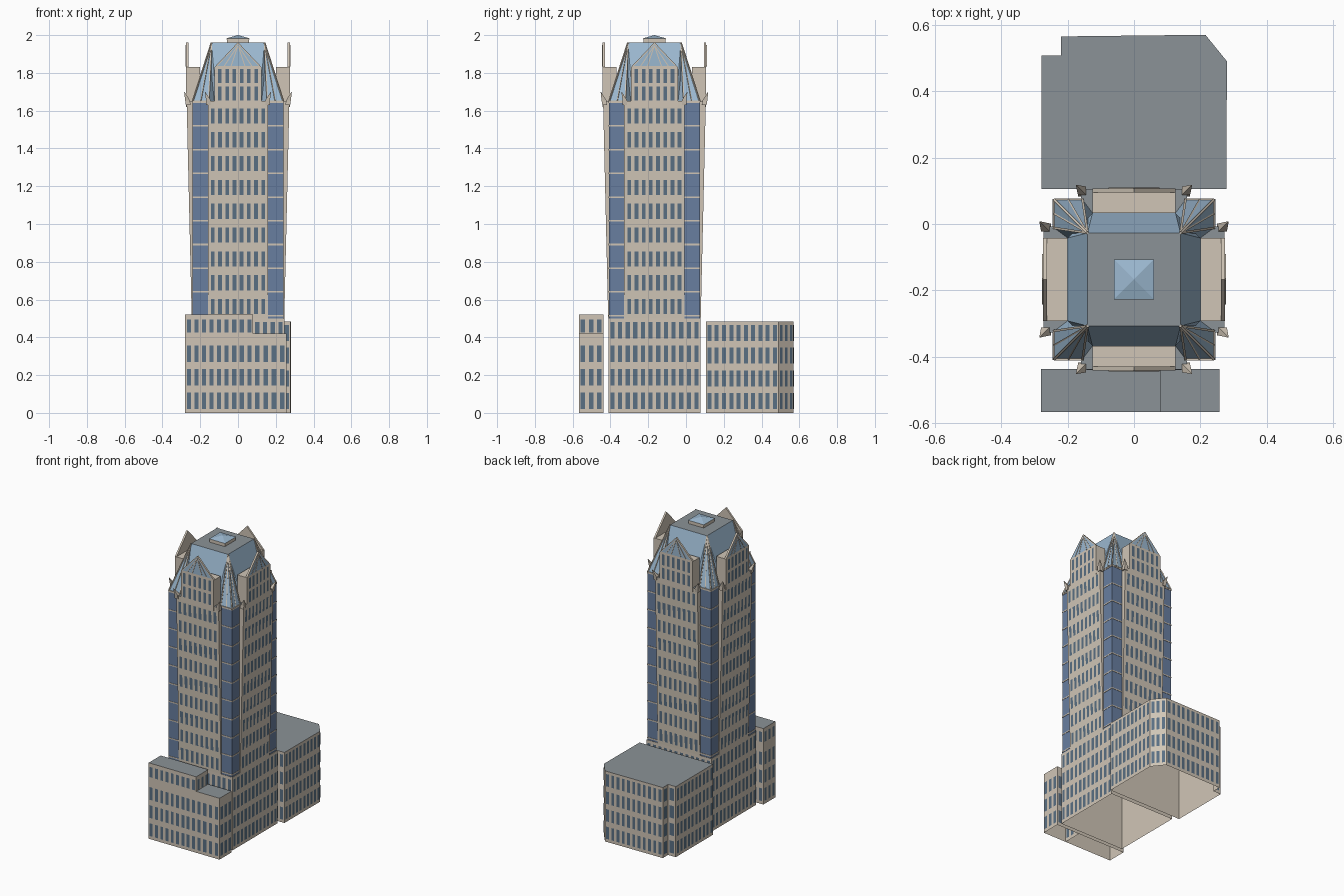
import bpy
from math import pi
from mathutils import Vector, Matrix

if "Cube" in bpy.data.objects:
    bpy.data.objects.remove(bpy.data.objects["Cube"])

def material(name, rgb):
    m = bpy.data.materials.new(name)
    m.diffuse_color = (*rgb, 1)
    m.use_nodes = True
    m.node_tree.nodes["Principled BSDF"].inputs["Base Color"].default_value = m.diffuse_color
    return m

STONE = material("stone", (0.63, 0.56, 0.47))
WINDOW = material("window", (0.10, 0.16, 0.23))
GLASS = material("corner_glass", (0.14, 0.21, 0.35))
SKY = material("roof_glass", (0.33, 0.48, 0.63))
GREY = material("flat_roof", (0.26, 0.29, 0.31))
CY = -0.167                                   # tower centre in y
TOWER = Matrix.Translation((0, CY, 0))

class Part:
    """Collects faces with materials, then becomes one object."""
    def __init__(self, name):
        self.name, self.v, self.f, self.m, self.mats = name, [], [], [], []
        self.xf = Matrix()

    def face(self, pts, mat):
        n = len(self.v)
        self.v += [self.xf @ Vector(p) for p in pts]
        self.f.append(range(n, n + len(pts)))
        if mat not in self.mats:
            self.mats.append(mat)
        self.m.append(self.mats.index(mat))

    def loft(self, low, high, mat, top=None, bottom=None):
        n = len(low)
        for i in range(n):
            j = (i + 1) % n
            self.face([low[i], low[j], high[j], high[i]], mat)
        if top:
            self.face(high, top)
        if bottom:
            self.face(low[::-1], bottom)

    def windows(self, a, b, d, c, cols, rows, fw=0.55, fh=0.7):
        """Grid of panes on a wall: a-b bottom edge, d-c top edge."""
        a, b, c, d = map(Vector, (a, b, c, d))
        off = (b - a).cross(d - a).normalized() * 0.0015
        at = lambda u, w: a.lerp(b, u).lerp(d.lerp(c, u), w) + off
        for r in range(rows):
            for k in range(cols):
                u0, u1 = (k + .5 - fw / 2) / cols, (k + .5 + fw / 2) / cols
                w0, w1 = (r + .5 - fh / 2) / rows, (r + .5 + fh / 2) / rows
                self.face([at(u0, w0), at(u1, w0), at(u1, w1), at(u0, w1)], WINDOW)

    def rib(self, p, q, w=0.007):
        p, q = Vector(p), Vector(q)
        t = (q - p).normalized()
        s = t.cross(Vector((0, 0, 1))).normalized() * w / 2
        n = s.cross(t).normalized() * w / 2
        ring = lambda c: [c - s - n, c + s - n, c + s + n, c - s + n]
        self.loft(ring(p), ring(q), STONE, STONE, STONE)

    def build(self):
        me = bpy.data.meshes.new(self.name)
        me.from_pydata(self.v, [], self.f)
        for m in self.mats:
            me.materials.append(m)
        me.polygons.foreach_set("material_index", self.m)
        me.update()
        bpy.context.collection.objects.link(bpy.data.objects.new(self.name, me))

def ring(pts, z):
    return [(x, y, z) for x, y in pts]

def square(h, z):
    return ring([(-h, -h), (h, -h), (h, h), (-h, h)], z)

def rect(x0, x1, y0, y1):
    return [(x0, y0), (x1, y0), (x1, y1), (x0, y1)]

def block(name, pts, h, zw, rows, pitch=0.04):
    """Open-bottomed block with windows on every side up to zw."""
    p = Part(name)
    p.loft(ring(pts, 0), ring(pts, h), STONE, GREY)
    for (x0, y0), (x1, y1) in zip(pts, pts[1:] + pts[:1]):
        cols = max(1, round(Vector((x1 - x0, y1 - y0)).length / pitch))
        p.windows((x0, y0, .003), (x1, y1, .003), (x0, y0, zw), (x1, y1, zw), cols, rows)
    return p

# Low blocks and podium
block("podium", rect(-.245, .245, CY - .243, CY + .243), 0.50, 0.50, 4).build()
p = block("front_annex_low", rect(.08, .257, -.567, -.437), 0.42, 0.375, 3)
p.build()
p = block("front_annex_tall", rect(-.28, .08, -.567, -.437), 0.52, 0.375, 3)
for (x0, y0), (x1, y1), n in (((-.28, -.567), (.08, -.567), 9), ((.08, -.437), (-.28, -.437), 9),
                              ((-.28, -.437), (-.28, -.567), 3), ((.08, -.567), (.08, -.437), 3)):
    z = 0.41
    p.windows((x0, y0, z), (x1, y1, z), (x0, y0, .51), (x1, y1, .51), n, 1)
p.build()
block("rear_annex", [(-.278, .105), (.278, .105), (.28, .49), (.215, .57),
                     (-.22, .565), (-.22, .508), (-.278, .508)], 0.483, 0.483, 4).build()

# Glass core visible at the four corners, with floor bands
p = Part("corner_glass_shaft")
p.xf = TOWER
p.loft(square(.24, .5), square(.24, 1.65), GLASS, GREY)
for i in range(10):
    z = 0.515 + 0.1255 * i
    p.loft(square(.242, z - .004), square(.242, z + .004), STONE, STONE, STONE)
p.build()

# Four leaning bays, dormers, gables and finials
for i, side in enumerate(("front", "right", "back", "left")):
    spin = TOWER @ Matrix.Rotation(i * pi / 2, 4, 'Z')
    p = Part(side + "_bay")
    p.xf = spin
    w, y0, y1 = 0.16, -.245, -.272
    p.loft(ring(rect(-w, w, y0, -.2), .5), ring(rect(-w, w, y1, -.2), 1.65), STONE, GREY)
    p.windows((-.152, y0, .5), (.152, y0, .5), (-.152, y1, 1.635), (.152, y1, 1.635), 8, 9, .52, .64)
    p.build()

    p = Part(side + "_dormer")
    p.xf = spin
    d, yf = 0.125, -.274
    p.loft(ring(rect(-d, d, yf, -.2), 1.62), ring(rect(-d, d, yf, -.2), 1.83), STONE, STONE)
    p.windows((-.115, yf, 1.645), (.115, yf, 1.645), (-.115, yf, 1.83), (.115, yf, 1.83), 6, 2, .5, .8)
    tri = lambda y, s=1: [(-d * s, y, 1.83), (d * s, y, 1.83), (0, y, 1.83 + .132 * s)]
    p.loft(tri(-.262)[::-1], tri(yf)[::-1], STONE)
    p.face(tri(yf), STONE)
    p.face(tri(-.262)[::-1], STONE)
    p.face([(x, y, z + .006) for x, y, z in tri(yf - .0015, .88)], SKY)
    for k in range(-2, 3):
        p.rib((k * .037, yf - .001, 1.835), (0, yf - .001, 1.945), .005)
    p.build()

    p = Part(side + "_finials")
    p.xf = spin
    for s in (-1, 1):
        base = ring(rect(s * .157 - .012, s * .157 + .012, -.276, -.25), 1.63)
        mid = ring(rect(s * .157 - .012, s * .157 + .012, -.28, -.255), 1.655)
        tip = ring(rect(s * .174 - .001, s * .174 + .001, -.285, -.283), 1.70)
        p.loft(base, mid, STONE, None, STONE)
        p.loft(mid, tip, STONE, STONE)
    p.build()

    # Folded glass roof over each corner with ribs
    p = Part(side + "_corner_roof")
    p.xf = spin
    hip, apex = (.24, -.24, 1.65), (.14, -.14, 1.96)
    for a, b in (((.24, -.155, 1.65), (.2, -.125, 1.65)), ((.155, -.24, 1.65), (.125, -.2, 1.65))):
        tri = [hip, a, apex] if a[0] > .2 else [a, hip, apex]
        p.face(tri, SKY)
        p.face([a, b, apex] if a[0] > .2 else [b, a, apex], SKY)
        p.rib(a, apex)
        m = Vector(a).lerp(Vector(hip), .5)
        p.rib(m, m.lerp(Vector(apex), .95), .005)
        p.rib(a, hip)
    p.rib(hip, apex)
    p.build()

# Central crown: chamfered drum rising to a flat square top
p = Part("crown_roof")
p.xf = TOWER
a, c, zc = 0.2, 0.125, 1.775
oct_ = [(-c, -a), (c, -a), (a, -c), (a, c), (c, a), (-c, a), (-a, c), (-a, -c)]
p.loft(ring(oct_, 1.65), ring(oct_, zc), SKY)
T = square(.14, 1.96)
O = ring(oct_, zc)
for k in range(4):
    n = (k + 1) % 4
    p.face([O[2 * k], O[2 * k + 1], T[n], T[k]], SKY)
    p.face([O[2 * k + 1], O[(2 * k + 2) % 8], T[n]], SKY)
p.face(T, GREY)
p.build()

# Small lantern at the very top
p = Part("roof_lantern")
p.xf = TOWER
p.loft(square(.058, 1.96), square(.058, 1.982), STONE)
p.loft(square(.06, 1.978), square(.06, 1.983), STONE, STONE, STONE)
for k in range(4):
    q = square(.06, 1.983)
    p.face([q[k], q[(k + 1) % 4], (0, 0, 2.0)], SKY)
p.build()
